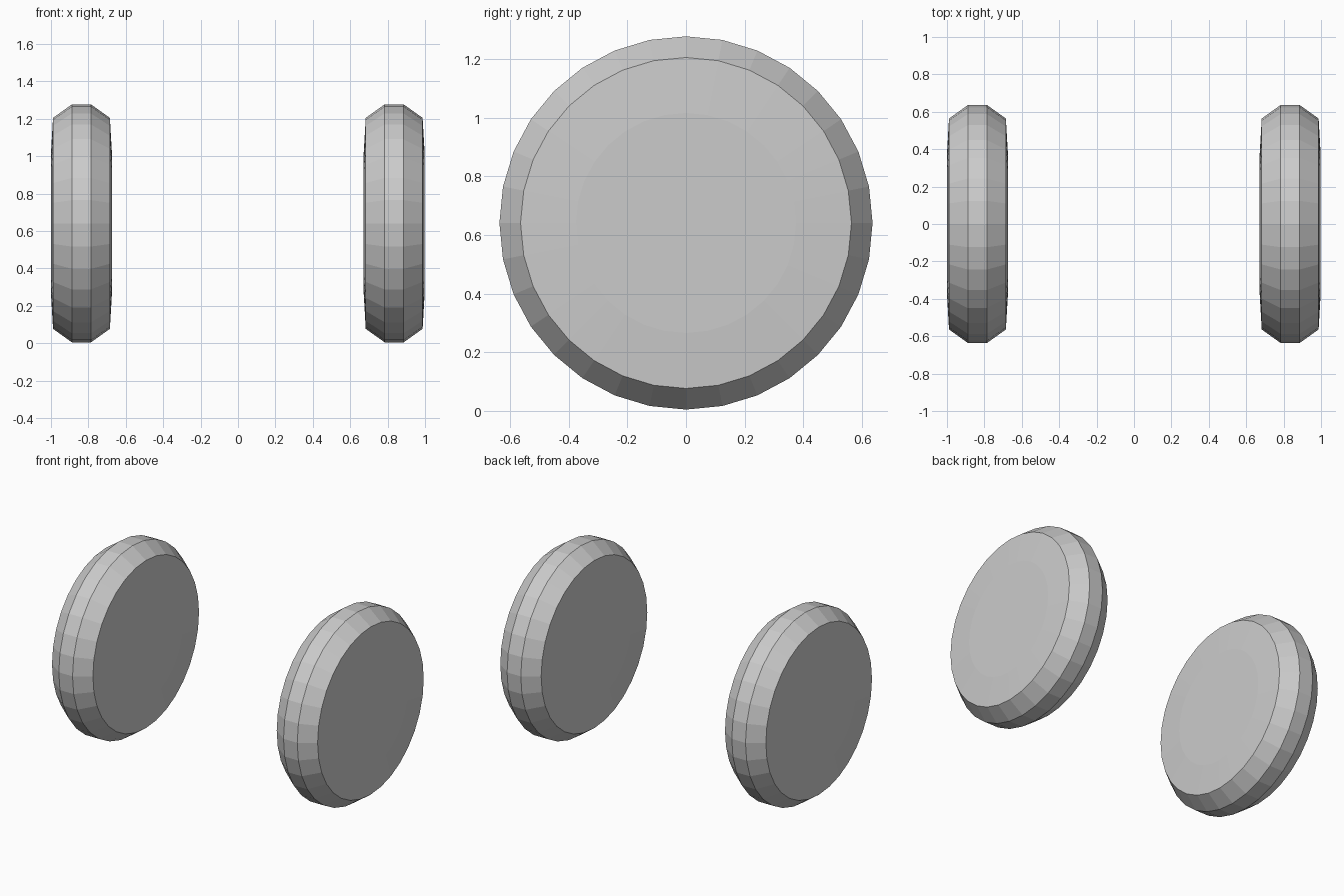
import bpy, bmesh, math

if "Cube" in bpy.data.objects:
    bpy.data.objects.remove(bpy.data.objects["Cube"])

SIDES = 32
CENTRE_Z = 0.641
# half profile of a wheel: (offset along axle, radius)
HALF = [(0.163, 0.375), (0.152, 0.564), (0.051, 0.636)]
PROFILE = [(-x, r) for x, r in HALF] + HALF[::-1]


def make_wheel(name, x_pos):
    bm = bmesh.new()
    rings = []
    for x, r in PROFILE:
        rings.append([bm.verts.new((x,
                                    r * math.sin(2 * math.pi * i / SIDES),
                                    r * math.cos(2 * math.pi * i / SIDES)))
                      for i in range(SIDES)])
    # tread and sidewall bands
    for a, b in zip(rings, rings[1:]):
        for i in range(SIDES):
            j = (i + 1) % SIDES
            bm.faces.new((a[i], a[j], b[j], b[i]))
    # flat hub caps
    bm.faces.new(rings[0])
    bm.faces.new(rings[-1])
    bmesh.ops.recalc_face_normals(bm, faces=bm.faces)
    mesh = bpy.data.meshes.new(name)
    bm.to_mesh(mesh)
    bm.free()
    obj = bpy.data.objects.new(name, mesh)
    obj.location = (x_pos, 0, CENTRE_Z)
    bpy.context.collection.objects.link(obj)


# left and right wheels
make_wheel("left_wheel", -0.837)
make_wheel("right_wheel", 0.835)
